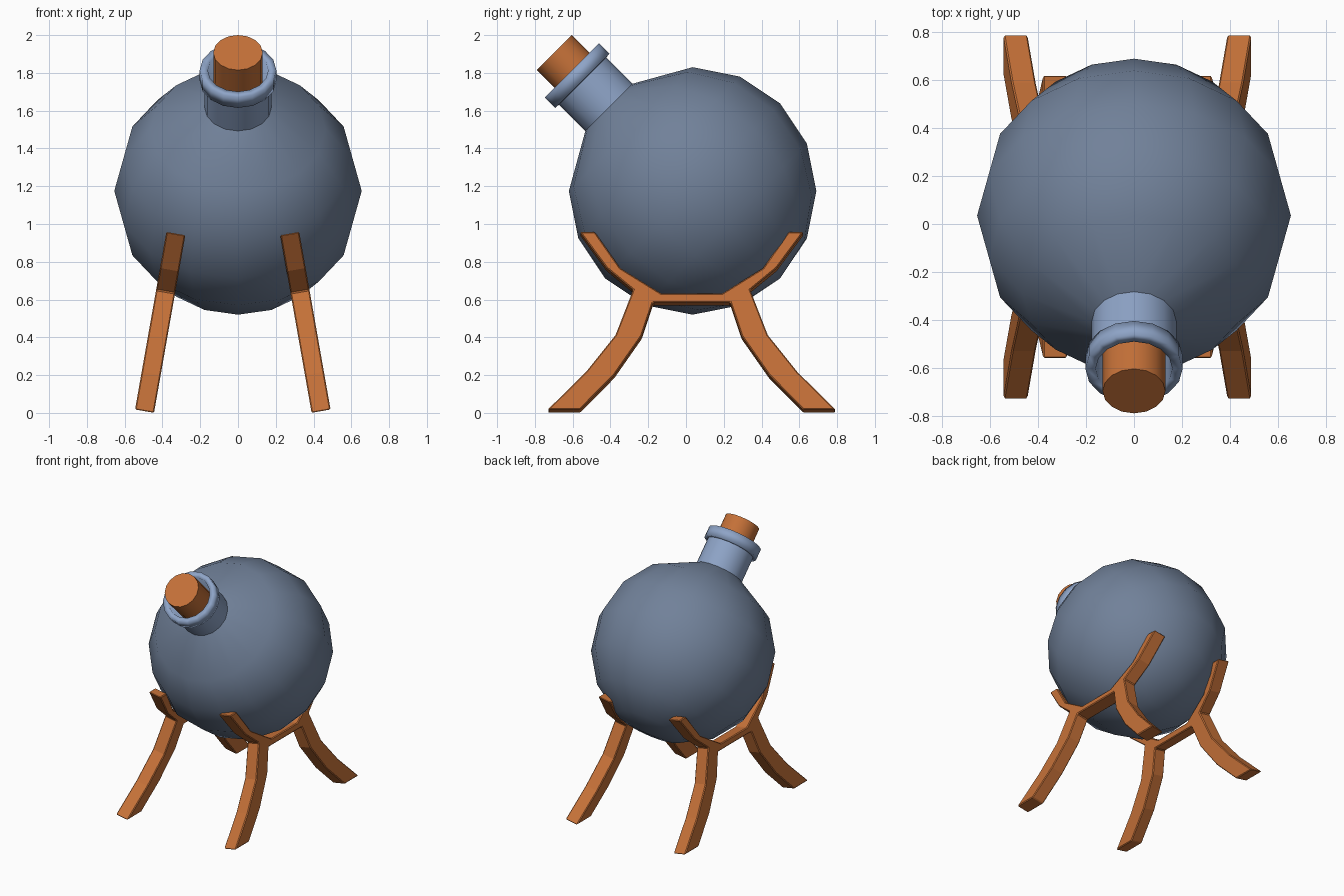
import bpy, bmesh, math
from mathutils import Matrix

if "Cube" in bpy.data.objects:
    bpy.data.objects.remove(bpy.data.objects["Cube"])


def material(name, rgb):
    m = bpy.data.materials.new(name)
    m.diffuse_color = (*rgb, 1)
    m.use_nodes = True
    m.node_tree.nodes["Principled BSDF"].inputs["Base Color"].default_value = m.diffuse_color
    return m


SLATE = material("slate liquid", (0.165, 0.22, 0.32))
GLASS = material("pale blue glass", (0.27, 0.37, 0.57))
WOOD = material("orange wood", (0.56, 0.165, 0.04))

# Flask axis leans 45 degrees towards the front
FLASK = Matrix.Translation((0, 0.035, 1.175)) @ Matrix.Rotation(math.radians(45), 4, 'X')


def finish(name, bm, mat, angle=None):
    bmesh.ops.recalc_face_normals(bm, faces=bm.faces)
    me = bpy.data.meshes.new(name)
    bm.to_mesh(me)
    bm.free()
    me.materials.append(mat)
    if angle is not None:
        for p in me.polygons:
            p.use_smooth = True
        me.set_sharp_from_angle(angle=math.radians(angle))
    ob = bpy.data.objects.new(name, me)
    bpy.context.scene.collection.objects.link(ob)
    return ob


def lathe(name, profile, mat, angle, n=16):
    """Revolve (radius, height) points about the flask axis."""
    bm = bmesh.new()
    rings = []
    for r, h in profile:
        if r < 1e-4:
            rings.append([bm.verts.new((0, 0, h))] * n)
        else:
            rings.append([bm.verts.new((r * math.cos(2 * math.pi * i / n),
                                        r * math.sin(2 * math.pi * i / n), h)) for i in range(n)])
    for a, b in zip(rings, rings[1:]):
        for i in range(n):
            j = (i + 1) % n
            quad = list(dict.fromkeys((a[i], a[j], b[j], b[i])))
            bm.faces.new(quad)
    bm.transform(FLASK)
    return finish(name, bm, mat, angle)


# Round body, its last ring pulled in to meet the neck
R = 0.655
body = [(R * math.sin(math.radians(t)), R * math.cos(math.radians(t)))
        for t in (180, 157.5, 135, 112.5, 90, 67.5, 45)]
body[0] = (0, -R)
lathe("flask_body", body + [(0.177, 0.626)], SLATE, 60)

# Neck, rolled lip and stopper
lathe("flask_neck", [(0.177, 0.622), (0.177, 0.83)], GLASS, 40)
lathe("flask_lip", [(0.175, 0.823), (0.203, 0.825), (0.203, 0.904), (0.16, 0.904),
                    (0.157, 0.76), (0, 0.76)], GLASS, 120)
lathe("cork", [(0, 0.765), (0.131, 0.765), (0.131, 1.036), (0, 1.036)], WOOD, 40)

# Stand frame outline: half of it, from crossbar underside round to crossbar top
half = [(.205, .585), (.265, .407), (.41, .2), (.59, .018), (.762, .018), (.56, .217),
        (.403, .413), (.31, .652), (.45, .767), (.592, .958), (.512, .958),
        (.378, .767), (.16, .632)]
half = [(u, (z - .0087) / .985) for u, z in half]


def stand_frame(name, side):
    bm = bmesh.new()
    outline = half + [(-u, v) for u, v in reversed(half)]
    front = [bm.verts.new((-0.051, u, v)) for u, v in outline]
    back = [bm.verts.new((0.051, u, v)) for u, v in outline]
    n = len(outline)
    bm.faces.new(front)
    bm.faces.new(back)
    for i in range(n):
        j = (i + 1) % n
        bm.faces.new((front[i], front[j], back[j], back[i]))
    # Each frame leans inwards under the flask
    bm.transform(Matrix.Translation((-0.0275 + side * 0.469, 0.03, 0))
                 @ Matrix.Rotation(math.radians(-10 * side), 4, 'Y'))
    ob = finish(name, bm, WOOD)
    bev = ob.modifiers.new("soft edges", 'BEVEL')
    bev.width = 0.006
    bev.segments = 1


stand_frame("left_stand_frame", -1)
stand_frame("right_stand_frame", 1)
